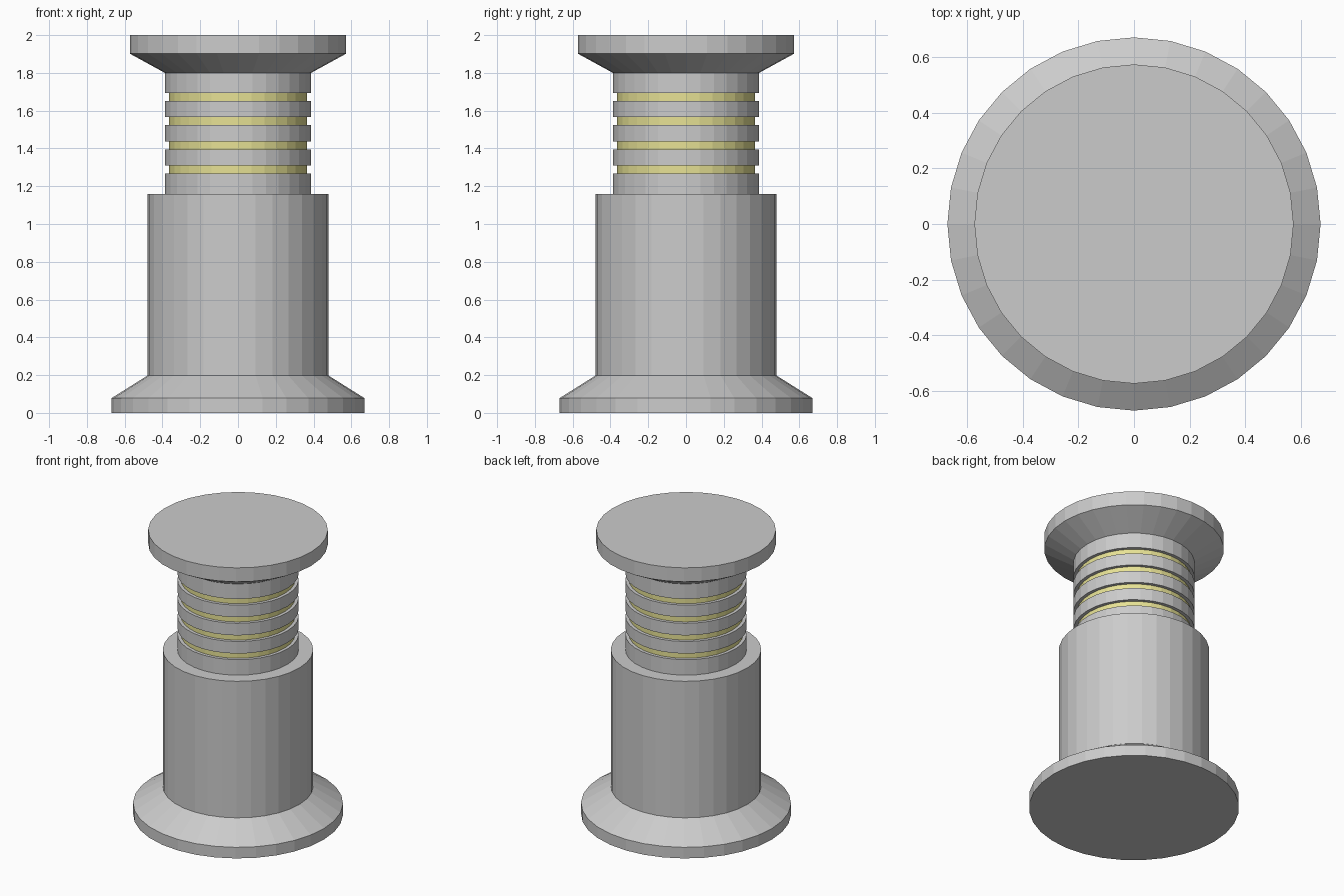
import bpy, bmesh
from math import sin, cos, pi

if "Cube" in bpy.data.objects:
    bpy.data.objects.remove(bpy.data.objects["Cube"])

SIDES = 32


def lathe(name, profile, mats=(), coloured=()):
    """Revolve (radius, z) points into a closed solid; segments listed in
    coloured use material slot 1."""
    bm = bmesh.new()
    rings = [[bm.verts.new((r * cos(2 * pi * i / SIDES), r * sin(2 * pi * i / SIDES), z))
              for i in range(SIDES)] for r, z in profile]
    for k in range(len(rings) - 1):
        lo, hi = rings[k], rings[k + 1]
        for i in range(SIDES):
            j = (i + 1) % SIDES
            face = bm.faces.new((lo[i], lo[j], hi[j], hi[i]))
            face.material_index = 1 if k in coloured else 0
    bm.faces.new(rings[0][::-1])
    bm.faces.new(rings[-1])
    mesh = bpy.data.meshes.new(name)
    bm.to_mesh(mesh)
    bm.free()
    for m in mats:
        mesh.materials.append(m)
    obj = bpy.data.objects.new(name, mesh)
    bpy.context.collection.objects.link(obj)
    return obj


grey = bpy.data.materials.new("grey")
grey.diffuse_color = (0.8, 0.8, 0.8, 1)
grey.use_nodes = True
grey.node_tree.nodes["Principled BSDF"].inputs["Base Color"].default_value = grey.diffuse_color
yellow = bpy.data.materials.new("yellow_band")
yellow.diffuse_color = (0.8, 0.76, 0.3, 1)
yellow.use_nodes = True
yellow.node_tree.nodes["Principled BSDF"].inputs["Base Color"].default_value = yellow.diffuse_color

# Flared foot and the cylinder housing
lathe("base_housing", [(0.67, 0), (0.67, 0.078), (0.48, 0.197), (0.48, 1.158)])

# Plunger with four recessed yellow bands
R, GROOVE, BAND_H, PITCH = 0.387, 0.365, 0.043, 0.128
profile, bands = [(R, 1.12)], []
for n in range(4):
    z = 1.267 + n * PITCH
    bands.append(len(profile) + 1)
    profile += [(R, z), (GROOVE, z), (GROOVE, z + BAND_H), (R, z + BAND_H)]
profile.append((R, 1.81))
lathe("plunger", profile, (grey, yellow), bands)

# Flared cap on top
lathe("top_cap", [(0.387, 1.80), (0.573, 1.902), (0.573, 2.0)])
